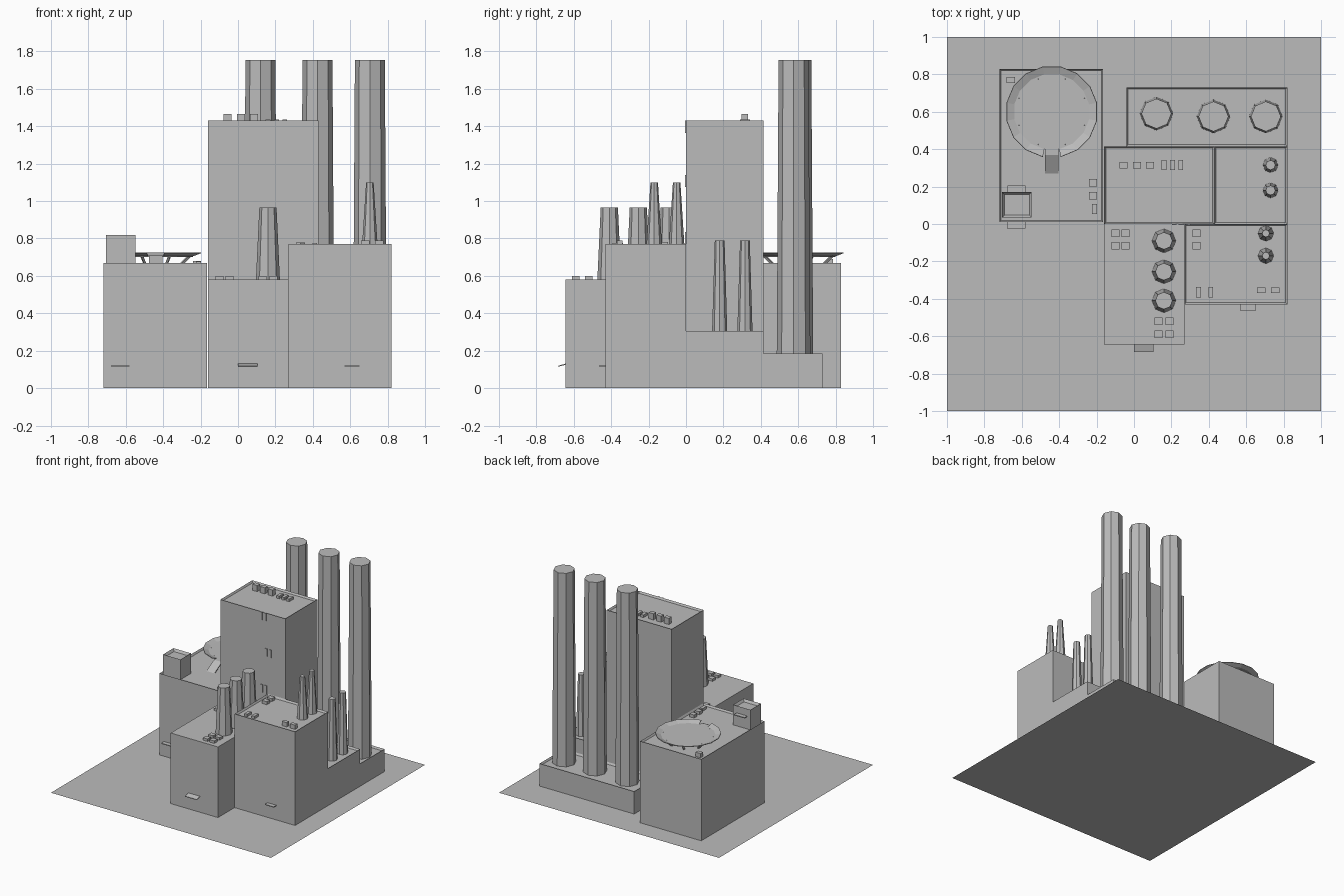
import bpy
import bmesh
from math import radians, pi, sin, cos
from mathutils import Matrix, Vector

default_cube = bpy.data.objects.get("Cube")
if default_cube:
    bpy.data.objects.remove(default_cube, do_unlink=True)

# One concrete grey covers every part
concrete = bpy.data.materials.new("concrete_grey")
concrete.use_nodes = True
grey = (0.5, 0.5, 0.5, 1)
concrete.diffuse_color = grey
concrete.node_tree.nodes["Principled BSDF"].inputs["Base Color"].default_value = grey


def finish(name, bm):
    """Turn a bmesh into a flat shaded object with the shared material."""
    mesh = bpy.data.meshes.new(name)
    bm.normal_update()
    bm.to_mesh(mesh)
    bm.free()
    mesh.materials.append(concrete)
    obj = bpy.data.objects.new(name, mesh)
    bpy.context.scene.collection.objects.link(obj)
    return obj


def block(name, x, y, z, rim=0, sink=0.015):
    """Box from (low, high) ranges, optionally with a parapet round a sunken roof."""
    bm = bmesh.new()
    low, high = (Vector(corner) for corner in zip(x, y, z))
    size = high - low
    place = Matrix.Translation((low + high) / 2) @ Matrix.Diagonal((*size, 1))
    bmesh.ops.create_cube(bm, size=1, matrix=place)
    if rim:
        bm.normal_update()
        roof = max(bm.faces, key=lambda face: face.calc_center_median().z)
        bmesh.ops.inset_region(bm, faces=[roof], thickness=rim)
        bmesh.ops.translate(bm, verts=roof.verts, vec=(0, 0, -sink))
    return finish(name, bm)


def chimney(name, x, y, bottom, top, base_radius, top_radius):
    """Tapered octagonal stack with a flat cap."""
    bm = bmesh.new()
    place = Matrix.Translation((x, y, (bottom + top) / 2))
    bmesh.ops.create_cone(bm, cap_ends=True, segments=8, radius1=base_radius,
                          radius2=top_radius, depth=top - bottom, matrix=place)
    return finish(name, bm)


def roof_units(name, centres, width, depth, bottom, top):
    """Row of small rooftop boxes."""
    for x, y in centres:
        block(name, (x - width / 2, x + width / 2),
              (y - depth / 2, y + depth / 2), (bottom, top))


def side_profile(name, x, points):
    """Extrude a closed (y, z) outline across an x range."""
    bm = bmesh.new()
    face = bm.faces.new([bm.verts.new((x[0], y, z)) for y, z in points])
    grown = bmesh.ops.extrude_face_region(bm, geom=[face])["geom"]
    moved = [v for v in grown if isinstance(v, bmesh.types.BMVert)]
    bmesh.ops.translate(bm, verts=moved, vec=(x[1] - x[0], 0, 0))
    bmesh.ops.recalc_face_normals(bm, faces=bm.faces)
    return finish(name, bm)


# Ground sheet
bm = bmesh.new()
bmesh.ops.create_grid(bm, x_segments=1, y_segments=1, size=1)
finish("ground_sheet", bm)

# Main building volumes
RIM = 0.013
block("landing_building", (-0.72, -0.165), (0.01, 0.83), (0, 0.67), RIM)
block("tower", (-0.16, 0.43), (0, 0.415), (0, 1.43), RIM)
block("front_building", (-0.16, 0.27), (-0.645, 0), (0, 0.58))
block("corner_building", (0.27, 0.82), (-0.43, 0), (0, 0.77), RIM)
block("side_building", (0.43, 0.82), (0, 0.415), (0, 0.305), RIM)
block("rear_plinth", (-0.04, 0.82), (0.415, 0.73), (0, 0.185), RIM)

# Chimney groups
for x, y in ((0.12, 0.59), (0.425, 0.575), (0.705, 0.575)):
    chimney("tall_chimney", x, y, 0.17, 1.755, 0.09, 0.08)
for y in (0.18, 0.315):
    chimney("side_chimney", 0.73, y, 0.29, 0.79, 0.041, 0.026)
for y in (-0.05, -0.17):
    chimney("corner_chimney", 0.705, y, 0.755, 1.1, 0.042, 0.02)
for y in (-0.09, -0.255, -0.41):
    chimney("front_chimney", 0.16, y, 0.58, 0.965, 0.064, 0.046)

# Rooftop units
roof_units("tower_unit", [(x, 0.315) for x in (-0.055, 0.015, 0.085)],
           0.043, 0.035, 1.415, 1.465)
roof_units("tower_vent", [(x, 0.315) for x in (0.16, 0.205, 0.25)],
           0.026, 0.055, 1.415, 1.437)
roof_units("front_unit", [(x, y) for x in (-0.1, -0.045) for y in (-0.05, -0.115)],
           0.043, 0.04, 0.58, 0.6)
roof_units("front_unit", [(x, y) for x in (0.13, 0.19) for y in (-0.52, -0.59)],
           0.043, 0.04, 0.58, 0.6)
roof_units("corner_unit", [(0.335, -0.05), (0.335, -0.115)],
           0.043, 0.04, 0.755, 0.78)
roof_units("corner_vent", [(0.345, -0.365), (0.41, -0.365)],
           0.026, 0.055, 0.755, 0.776)
roof_units("corner_duct", [(0.68, -0.355), (0.755, -0.355)],
           0.045, 0.03, 0.755, 0.79)
roof_units("landing_unit", [(-0.22, 0.22), (-0.22, 0.15)],
           0.043, 0.04, 0.655, 0.68)
roof_units("landing_vent", [(-0.212, 0.08)], 0.026, 0.055, 0.655, 0.677)
roof_units("landing_duct", [(-0.66, 0.77)], 0.045, 0.032, 0.655, 0.69)

# Stair house with its awning
block("stair_house", (-0.705, -0.547), (0.035, 0.17), (0.655, 0.82), 0.018, 0.02)
block("stair_awning", (-0.675, -0.58), (0.17, 0.205), (0.755, 0.762))

# Door canopies
block("landing_canopy", (-0.68, -0.58), (-0.025, 0.01), (0.115, 0.121))
block("corner_canopy", (0.57, 0.65), (-0.465, -0.43), (0.115, 0.121))
side_profile("front_canopy", (0, 0.105),
             [(-0.645, 0.131), (-0.685, 0.119), (-0.685, 0.114), (-0.645, 0.124)])

# Slim paired window plates on the tower front
for x, top in ((0.23, 1.43), (0.275, 1.14), (0.235, 0.835)):
    for side in (-1, 1):
        middle = x + side * 0.018
        block("tower_window", (middle - 0.01, middle + 0.01),
              (-0.005, 0), (top - 0.065, top))

# Landing pad: deck disc and flared rim, open where the ramp meets it
PAD = Vector((-0.44, 0.6, 0))
SIDES = 16


def pad_point(step, radius, z):
    angle = -pi / 2 + (step + 0.5) * 2 * pi / SIDES
    return PAD + Vector((radius * cos(angle), radius * sin(angle), z))


bm = bmesh.new()
bmesh.ops.create_cone(bm, cap_ends=True, segments=SIDES, radius1=0.204, radius2=0.204,
                      depth=0.008, matrix=Matrix.Translation(PAD + Vector((0, 0, 0.706)))
                      @ Matrix.Rotation(pi / SIDES, 4, "Z"))
finish("landing_deck", bm)

bm = bmesh.new()
inner = [bm.verts.new(pad_point(i, 0.204, 0.71)) for i in range(SIDES)]
outer = [bm.verts.new(pad_point(i, 0.245, 0.726)) for i in range(SIDES)]
for i in range(SIDES - 1):
    bm.faces.new((inner[i], outer[i], outer[i + 1], inner[i + 1]))
rim = finish("landing_rim", bm)
solid = rim.modifiers.new("thickness", "SOLIDIFY")
solid.thickness = 0.005

# Ramp down from the deck
side_profile("landing_ramp", (-0.476, -0.404),
             [(0.405, 0.71), (0.37, 0.71), (0.27, 0.655), (0.285, 0.655),
              (0.37, 0.702), (0.405, 0.702)])

# Leaning struts under the deck
for turn in range(8):
    angle = radians(22.5 + 45 * turn)
    foot = PAD + Vector((0.14 * cos(angle), 0.14 * sin(angle), 0.655))
    head = PAD + Vector((0.195 * cos(angle), 0.195 * sin(angle), 0.706))
    lean = head - foot
    bm = bmesh.new()
    bmesh.ops.create_cone(bm, cap_ends=True, segments=4, radius1=0.009, radius2=0.009,
                          depth=lean.length, matrix=Matrix.Translation((foot + head) / 2)
                          @ lean.to_track_quat("Z", "Y").to_matrix().to_4x4())
    finish("landing_strut", bm)
